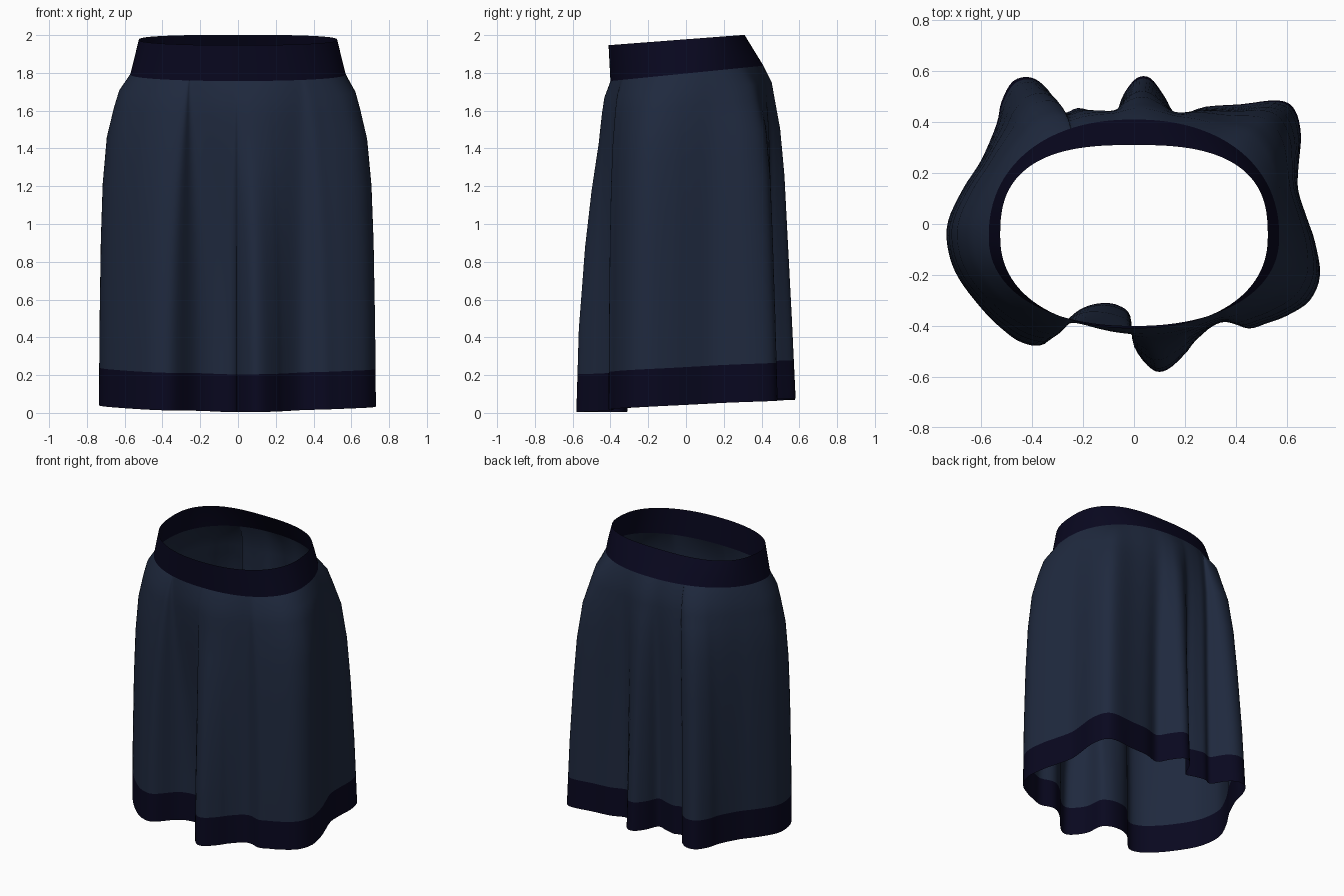
import bpy, math
from mathutils import Vector

if "Cube" in bpy.data.objects:
    bpy.data.objects.remove(bpy.data.objects["Cube"])

# Outline of the pleated hem, counter-clockwise
HEM = [(.73, -.20), (.71, -.07), (.68, .02), (.645, .13), (.645, .22), (.655, .35), (.63, .45),
       (.565, .485), (.42, .47), (.28, .46), (.17, .43), (.12, .50), (.065, .572), (.01, .572),
       (-.04, .51), (-.08, .425), (-.15, .44), (-.22, .455), (-.28, .44), (-.34, .53),
       (-.405, .575), (-.475, .56), (-.52, .48), (-.54, .39), (-.60, .25), (-.67, .14),
       (-.73, .01), (-.73, -.10), (-.69, -.21), (-.60, -.33), (-.52, -.41), (-.44, -.465),
       (-.35, -.47), (-.25, -.365), (-.19, -.325), (-.12, -.31), (-.06, -.32), (-.015, -.36),
       (0, -.48), (.07, -.57), (.13, -.572), (.20, -.51), (.24, -.46), (.31, -.40),
       (.37, -.385), (.45, -.41), (.52, -.39), (.60, -.36), (.69, -.30)]
CY = -.05   # centre of the waist opening
SUB = 4

# Flare from waist (0) to hem (1) against height fraction, for sides, front and back
HEIGHT = [0, .05, .10, .19, .33, .50, .75, 1]
SIDE = [0, .36, .52, .75, .88, .94, .98, 1]
FRONT = [0, .03, .06, .15, .40, .66, .91, 1]
BACK = [0, .10, .15, .32, .50, .66, .86, 1]
BULGE = [0, .027, .034, .034, .026, .014, .003, 0]   # fullness below the waistband


def lerp(a, b, t):
    return a + (b - a) * t


def lookup(table, t):
    for i in range(len(HEIGHT) - 1):
        if t <= HEIGHT[i + 1]:
            return lerp(table[i], table[i + 1], (t - HEIGHT[i]) / (HEIGHT[i + 1] - HEIGHT[i]))
    return table[-1]


def smooth_loop(points):
    """Closed spline through the points."""
    p, n, out = [Vector(q) for q in points], len(points), []
    for i in range(n):
        a, b, c, d = p[i - 1], p[i], p[(i + 1) % n], p[(i + 2) % n]
        for k in range(SUB):
            t = k / SUB
            out.append(.5 * (2 * b + (c - a) * t + (2 * a - 5 * b + 4 * c - d) * t * t
                             + (3 * b - a - 3 * c + d) * t ** 3))
    return out


def oval(angle, rx, front, back, power):
    """Point of a squarish oval in the given direction."""
    c, s = math.cos(angle), math.sin(angle)
    ry, n = (back, power) if s > 0 else (front, 2.2)
    r = (abs(c / rx) ** n + abs(s / ry) ** n) ** (-1 / n)
    return Vector((r * c, CY + r * s))


hem = smooth_loop(HEM)
angles = [math.atan2(p.y - CY, p.x) for p in hem]


def waist_ring(t):
    """Waistband ring, t = 0 at its lower edge and 1 at the top."""
    ring = []
    for a in angles:
        p = oval(a, lerp(.57, .525, t), lerp(.35, .36, t), lerp(.46, .36, t), lerp(2.2, 2.7, t))
        low, high = 1.792 + .10 * (p.y - CY), 1.974 + .076 * (p.y - CY)
        ring.append((p.x, p.y, lerp(low, high, t)))
    return ring


def skirt_ring(t):
    """Cloth ring, t = 0 at the waist and 1 at the bottom of the hem."""
    ring = []
    for a, h, w in zip(angles, hem, waist_ring(0)):
        s = math.sin(a)
        z = lerp(w[2], .040 + .036 * s, t)
        f = lerp(lookup(SIDE, t), lookup(BACK if s > 0 else FRONT, t), s * s)
        out = lookup(BULGE, t) * s * abs(s)
        ring.append((lerp(w[0], h.x, f), lerp(w[1], h.y, f) + out, z))
    return ring


def loft(name, rings, mat):
    n = len(hem)
    verts = [v for r in rings for v in r]
    faces = [(k * n + i, k * n + (i + 1) % n, (k + 1) * n + (i + 1) % n, (k + 1) * n + i)
             for k in range(len(rings) - 1) for i in range(n)]
    mesh = bpy.data.meshes.new(name)
    mesh.from_pydata(verts, [], faces)
    mesh.materials.append(mat)
    ob = bpy.data.objects.new(name, mesh)
    bpy.context.collection.objects.link(ob)
    bpy.ops.object.select_all(action='DESELECT')
    ob.select_set(True)
    bpy.context.view_layer.objects.active = ob
    bpy.ops.object.shade_smooth_by_angle(angle=math.radians(50))


def material(name, rgb):
    m = bpy.data.materials.new(name)
    m.diffuse_color = (*rgb, 1)
    m.use_nodes = True
    m.node_tree.nodes["Principled BSDF"].inputs["Base Color"].default_value = m.diffuse_color
    return m


cloth = material("slate_blue", (.0135, .022, .048))
trim = material("dark_navy", (.0025, .0022, .0135))

HEM_TOP = .886   # where the hem trim begins
loft("waistband", [waist_ring(t) for t in (0, .33, .67, .92, 1)], trim)
levels = (HEM_TOP, .82, .75, .62, .50, .41, .33, .26, .19, .14, .10, .05, 0)
loft("skirt_body", [skirt_ring(t) for t in levels[::-1]][::-1], cloth)
loft("hem_trim", [skirt_ring(t) for t in (1, .95, HEM_TOP)], trim)
